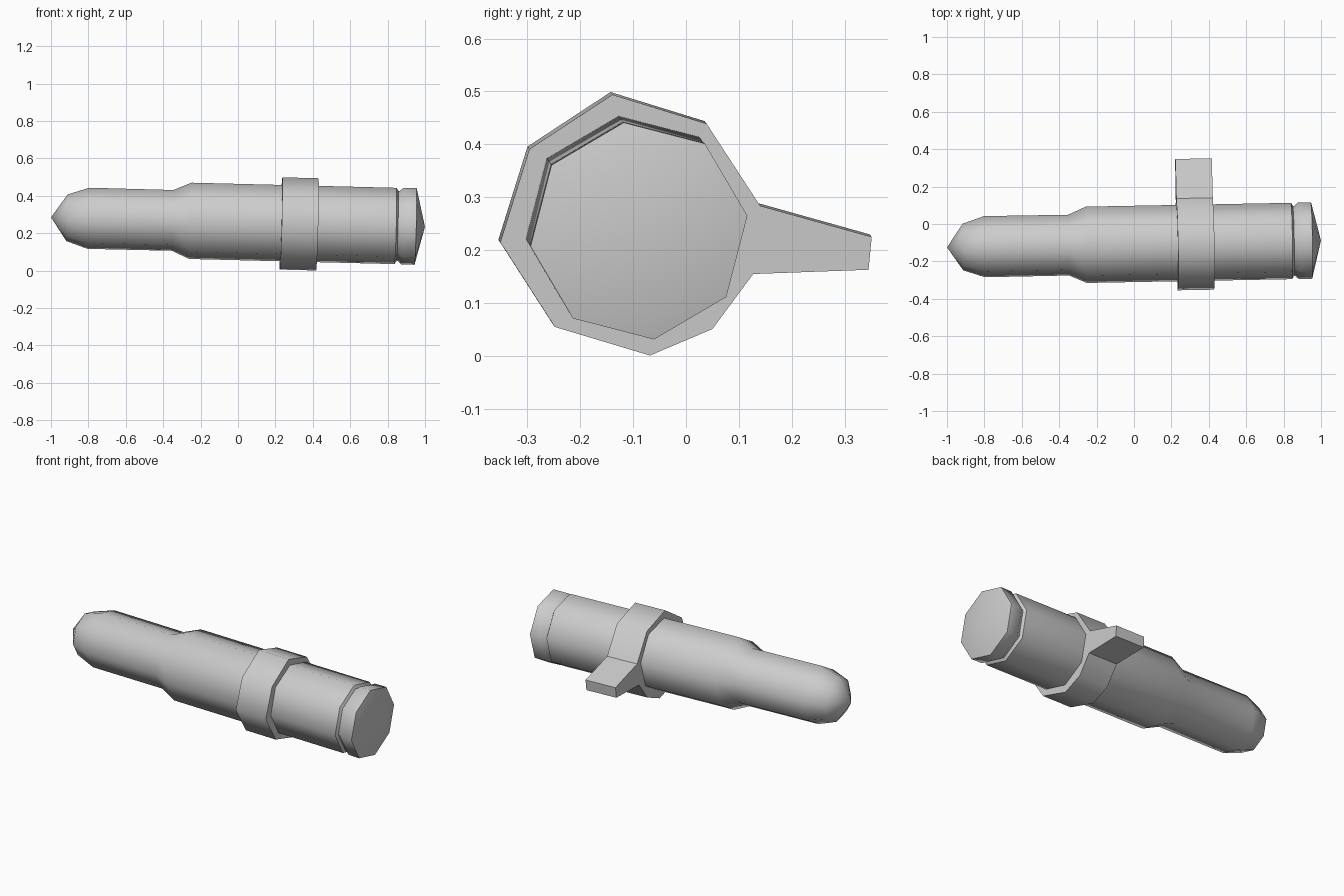
import bpy, bmesh, math
from mathutils import Vector

if "Cube" in bpy.data.objects:
    bpy.data.objects.remove(bpy.data.objects["Cube"])

SIDES = 8
PHASE = math.radians(8)
AXIS = Vector((2, 0.037, -0.05)).normalized()   # slightly tilted long axis
CENTRE = Vector((0, -0.1065, 0.26))
SIDE = Vector((0, 0, 1)).cross(AXIS).normalized()
UP = AXIS.cross(SIDE)


def finish(bm, name):
    bmesh.ops.recalc_face_normals(bm, faces=bm.faces[:])
    mesh = bpy.data.meshes.new(name)
    bm.to_mesh(mesh)
    bm.free()
    obj = bpy.data.objects.new(name, mesh)
    bpy.context.collection.objects.link(obj)
    return obj


def lathe(name, profile, tip_start, tip_end):
    """Eight-sided body of revolution around the tilted axis."""
    bm = bmesh.new()
    rings = []
    for s, r in profile:
        angles = [PHASE + 2 * math.pi * i / SIDES for i in range(SIDES)]
        rings.append([bm.verts.new(CENTRE + AXIS * s + SIDE * r * math.cos(a) + UP * r * math.sin(a))
                      for a in angles])
    ends = [(rings[0], bm.verts.new(CENTRE + AXIS * tip_start)),
            (rings[-1], bm.verts.new(CENTRE + AXIS * tip_end))]
    for i in range(SIDES):
        j = (i + 1) % SIDES
        for a, b in zip(rings, rings[1:]):
            bm.faces.new((a[i], a[j], b[j], b[i]))
        for ring, tip in ends:
            bm.faces.new((ring[i], ring[j], tip))
    for f in bm.faces:
        f.smooth = True
    obj = finish(bm, name)
    obj.data.set_sharp_from_angle(angle=math.radians(50))
    return obj


# Stepped body: nose, narrow neck, wide barrel, groove and shallow cone cap
lathe("body", [(-0.915, 0.126), (-0.80, 0.165), (-0.35, 0.164), (-0.255, 0.206),
               (0.843, 0.206), (0.853, 0.189), (0.860, 0.189), (0.878, 0.206),
               (0.950, 0.207)], -1.0, 1.0)

# Collar with side fin, as (y, z) outline of its right-hand face
OUTLINE = [(0.039, 0.439), (-0.139, 0.494), (-0.296, 0.391), (-0.351, 0.215),
           (-0.248, 0.055), (-0.068, 0.001), (0.050, 0.051), (0.127, 0.155),
           (0.345, 0.163), (0.351, 0.225), (0.140, 0.284)]
FIN = {7, 8, 9, 10}
LENGTH = 0.195

bm = bmesh.new()
right = [bm.verts.new((0.423 - 0.0185 * y + 0.025 * (z - 0.25), y, z)) for y, z in OUTLINE]
left = [bm.verts.new(v.co - AXIS * LENGTH) for v in right]
for i in range(len(OUTLINE)):
    j = (i + 1) % len(OUTLINE)
    bm.faces.new((right[i], right[j], left[j], left[i])).smooth = True
for i in FIN:
    bm.edges.get((right[i], left[i])).smooth = False
for loop in (right, left):
    cap = bm.faces.new(loop)
    for e in cap.edges:
        e.smooth = False
finish(bm, "collar_with_fin")
